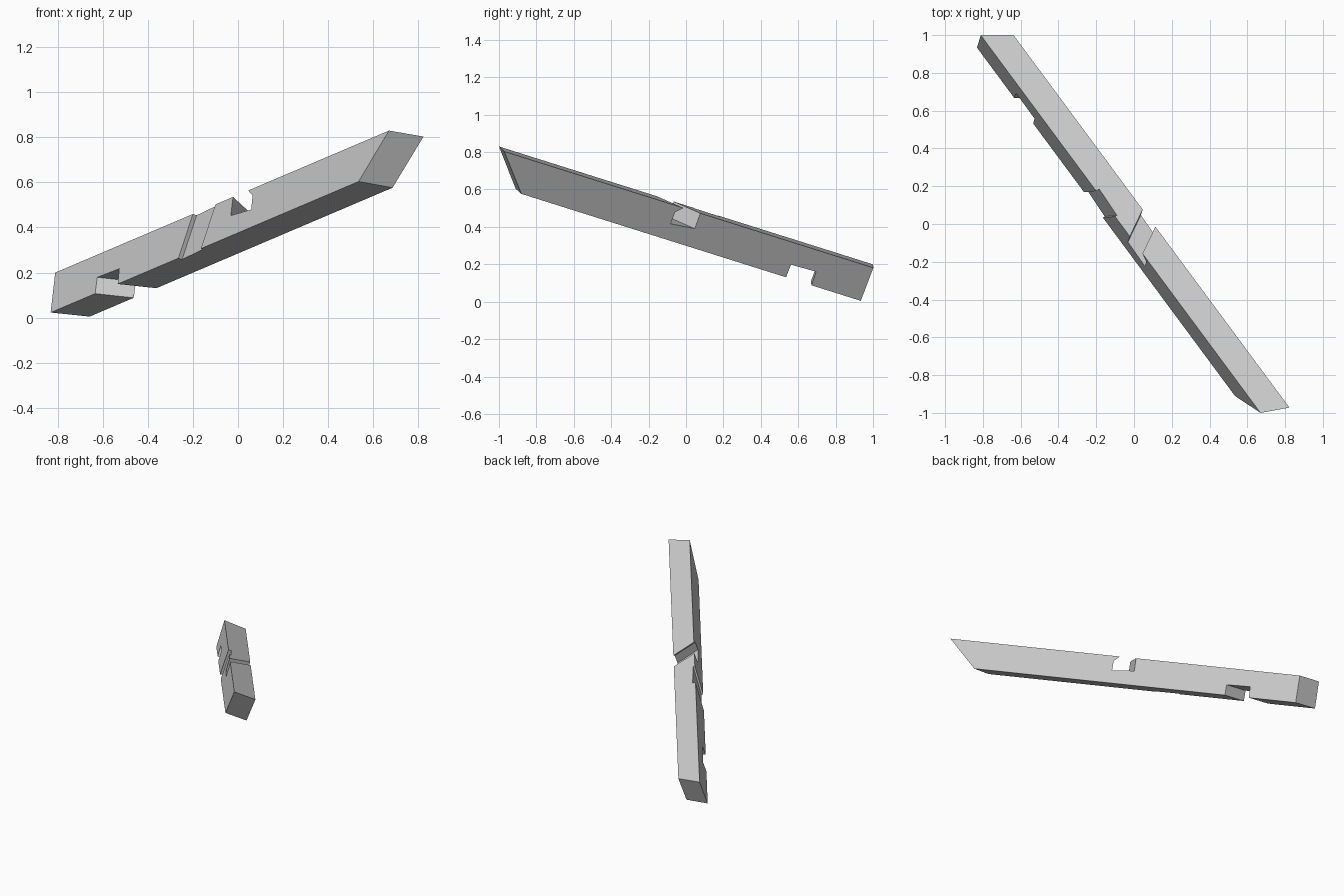
import bpy, bmesh
from mathutils import Vector

cube = bpy.data.objects.get("Cube")
if cube:
    bpy.data.objects.remove(cube, do_unlink=True)

# Beam frame: along its length, across its width, down through its depth
ORIGIN = Vector((0.67, -1.0, 0.83))
LENGTH = Vector((-0.577, 0.779, -0.2455)).normalized()
DEPTH = Vector((-0.107, -0.346, -0.932))
DEPTH = (DEPTH - LENGTH * DEPTH.dot(LENGTH)).normalized()
ACROSS = DEPTH.cross(LENGTH).normalized()
if ACROSS.x < 0:
    ACROSS.negate()
W, D = 0.146, 0.19
PAD = 0.05

timber = bpy.data.materials.new("timber_grey")
timber.use_nodes = True
colour = (0.6, 0.6, 0.6, 1)
timber.diffuse_color = colour
timber.node_tree.nodes["Principled BSDF"].inputs["Base Color"].default_value = colour


def loft(name, ring_a, ring_b):
    """Closed solid between two rings of (along, across, down) points."""
    bm = bmesh.new()
    rings = [[bm.verts.new(ORIGIN + LENGTH * s + ACROSS * t + DEPTH * d)
              for s, t, d in ring] for ring in (ring_a, ring_b)]
    a, b = rings
    bm.faces.new(a)
    bm.faces.new(b[::-1])
    for i in range(len(a)):
        j = (i + 1) % len(a)
        bm.faces.new((a[j], a[i], b[i], b[j]))
    bmesh.ops.recalc_face_normals(bm, faces=bm.faces)
    mesh = bpy.data.meshes.new(name)
    bm.to_mesh(mesh)
    bm.free()
    mesh.materials.append(timber)
    obj = bpy.data.objects.new(name, mesh)
    bpy.context.collection.objects.link(obj)
    return obj


def cross_cut(name, profile, skew):
    """Cutter through the full width, its profile sliding along the beam."""
    rings = [[(s + skew * t / W, t, d) for s, d in profile] for t in (-PAD, W + PAD)]
    return loft(name, *rings)


def side_cut(name, profile, skew):
    """Cutter through the full depth, its profile sliding along the beam."""
    rings = [[(s + skew * d / D, t, d) for s, t in profile] for d in (-PAD, D + PAD)]
    return loft(name, *rings)


# Beam with a compound cut at the high end and a mitre at the low end
beam = loft("timber_beam",
            [(0, 0, 0), (-0.06, W, 0), (0.146, W, D), (0.203, 0, D)],
            [(2.567, 0, 0), (2.474, W, 0), (2.476, W, D), (2.571, 0, D)])

cutters = [
    # Top notch with a small overhanging lip
    cross_cut("top_notch", [(1.13, -PAD), (1.083, 0), (1.043, 0.035), (1.043, 0.102),
                            (1.202, 0.088), (1.198, -PAD)], 0.087),
    # Square notch underneath near the low end
    cross_cut("bottom_notch", [(2.055, 0.117), (2.055, D + PAD),
                               (2.232, D + PAD), (2.225, 0.113)], -0.092),
    # Shallow slanted recess on one side
    side_cut("side_recess", [(1.335, -PAD), (1.335, 0.012),
                             (1.508, 0.02), (1.508, -PAD)], 0.08),
]

for cutter in cutters:
    cutter.hide_render = True
    mod = beam.modifiers.new(cutter.name, 'BOOLEAN')
    mod.operation = 'DIFFERENCE'
    mod.solver = 'EXACT'
    mod.object = cutter

# Bake the cuts and drop the cutters
bpy.context.view_layer.update()
graph = bpy.context.evaluated_depsgraph_get()
baked = bpy.data.meshes.new_from_object(beam.evaluated_get(graph))
beam.modifiers.clear()
beam.data = baked
for cutter in cutters:
    bpy.data.objects.remove(cutter, do_unlink=True)
